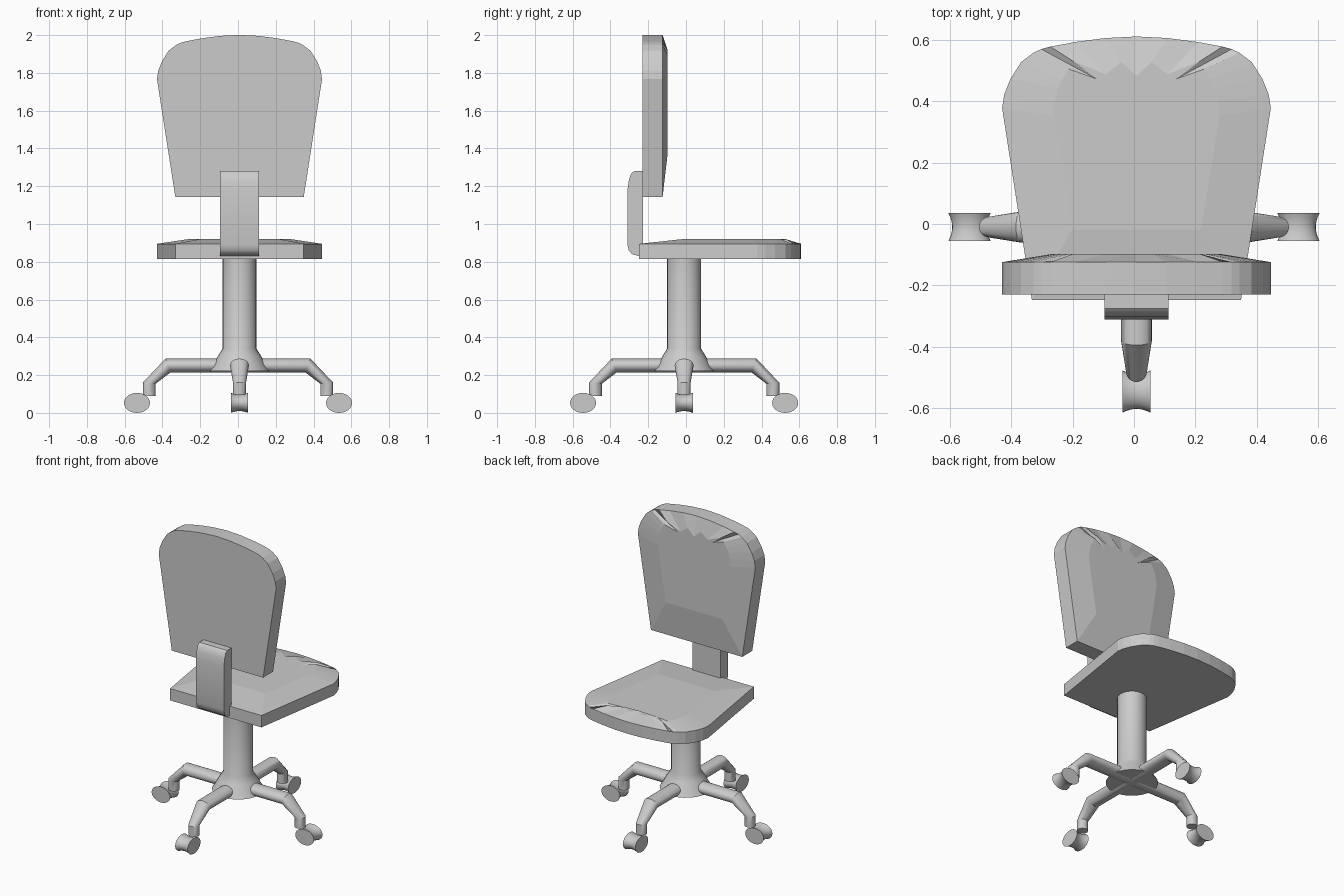
import bpy, math
from mathutils import Matrix, Vector

cube = bpy.data.objects.get("Cube")
if cube:
    bpy.data.objects.remove(cube, do_unlink=True)

grey = bpy.data.materials.new("plain_grey")
grey.use_nodes = True
grey.diffuse_color = (0.6, 0.6, 0.6, 1)
grey.node_tree.nodes["Principled BSDF"].inputs["Base Color"].default_value = (0.6, 0.6, 0.6, 1)

CX, CY = 0.008, -0.01
SIDES = 24


def loft(name, rings, matrix=Matrix(), smooth=True):
    """Skin a row of equal-length rings and cap both ends."""
    n = len(rings[0])
    verts = [matrix @ Vector(p) for ring in rings for p in ring]
    faces = [tuple(range(n))[::-1], tuple(range((len(rings) - 1) * n, len(rings) * n))]
    for r in range(len(rings) - 1):
        for i in range(n):
            j = (i + 1) % n
            faces.append((r * n + i, r * n + j, (r + 1) * n + j, (r + 1) * n + i))
    mesh = bpy.data.meshes.new(name)
    mesh.from_pydata(verts, [], faces)
    mesh.materials.append(grey)
    obj = bpy.data.objects.new(name, mesh)
    bpy.context.collection.objects.link(obj)
    bpy.ops.object.select_all(action='DESELECT')
    obj.select_set(True)
    bpy.context.view_layer.objects.active = obj
    bpy.ops.object.mode_set(mode='EDIT')
    bpy.ops.mesh.select_all(action='SELECT')
    bpy.ops.mesh.normals_make_consistent(inside=False)
    bpy.ops.object.mode_set(mode='OBJECT')
    if smooth:
        bpy.ops.object.shade_smooth_by_angle(angle=math.radians(35))
    return obj


def ellipse(centre, a, b):
    """Ring around a centre, spanned by two half-axis vectors."""
    c, a, b = Vector(centre), Vector(a), Vector(b)
    turns = [math.tau * k / SIDES for k in range(SIDES)]
    return [c + a * math.cos(t) + b * math.sin(t) for t in turns]


def mirrored(half):
    """Close a half outline whose last point lies on the centre line."""
    return half + [(-p[0], *p[1:]) for p in half[-2::-1]]


# Cushion outline, and the raised panel with its gathered top edge and darts
outline = mirrored([(0.34, 0), (0.437, 0.625), (0.43, 0.67), (0.41, 0.72), (0.375, 0.775),
                    (0.335, 0.805), (0.31, 0.817), (0.28, 0.825), (0.2, 0.84),
                    (0.1, 0.853), (0, 0.858)])
panel = mirrored([(0.21, 0.23, 1), (0.27, 0.6, 1), (0.265, 0.65, 1), (0.255, 0.69, 1),
                  (0.24, 0.72, 1), (0.22, 0.752, 1), (0.13, 0.72, 0.5), (0.205, 0.777, 1),
                  (0.1, 0.735, 1), (0.05, 0.775, 1), (0, 0.73, 1)])


def cushion(name, thick, bulge, matrix):
    rings = [[(u, v, 0) for u, v in outline], [(u, v, thick) for u, v in outline],
             [(u, v, thick + bulge * h) for u, v, h in panel]]
    loft(name, rings, matrix, smooth=False)


cushion("seat", 0.08, 0.025, Matrix.Translation((CX, -0.248, 0.815)))
upright = Matrix(((1, 0, 0, CX), (0, 0, 1, -0.23), (0, 1, 0, 1.143), (0, 0, 0, 1)))
cushion("backrest", 0.106, 0.027, upright)

# Bracket joining seat and backrest
profile = [(-0.228, 1.28), (-0.275, 1.28), (-0.29, 1.268), (-0.302, 1.235), (-0.31, 1.18),
           (-0.31, 0.89), (-0.303, 0.86), (-0.285, 0.84), (-0.25, 0.83), (-0.228, 0.83)]
loft("back_bracket", [[(CX + s * 0.104, y, z) for y, z in profile] for s in (-1, 1)])

# Central column with flared foot
column = [(0.16, 0.222), (0.142, 0.25), (0.115, 0.3), (0.09, 0.34), (0.09, 0.818)]
loft("column", [ellipse((CX, CY, z), (r, 0, 0), (0, r, 0)) for r, z in column])

# Four bent legs, each ending in an hourglass caster
for k in range(4):
    along_x = k % 2 == 0
    place = Matrix.Translation((0 if along_x else CX, CY, 0)) @ Matrix.Rotation(k * math.pi / 2, 4, 'Z')
    side = (0, 0.05, 0)
    leg = [ellipse((0, 0, 0.251), side, (0, 0, 0.037)),
           ellipse((0.37, 0, 0.251), side, (0.014, 0, 0.036)),
           ellipse((0.47, 0, 0.157), (0, 0.034, 0), (0.034, 0, 0.003)),
           ellipse((0.47, 0, 0.09), (0, 0.034, 0), (0.034, 0, 0))]
    loft(f"leg_{k + 1}", leg, place)
    wheel = []
    for i in range(9):
        t = i / 4 - 1
        s = 0.82 + 0.18 * t * t
        wheel.append(ellipse((0.535, t * 0.046, 0.053), (0.069 * s, 0, 0), (0, 0, 0.053 * s)))
    loft(f"caster_{k + 1}", wheel, place)
